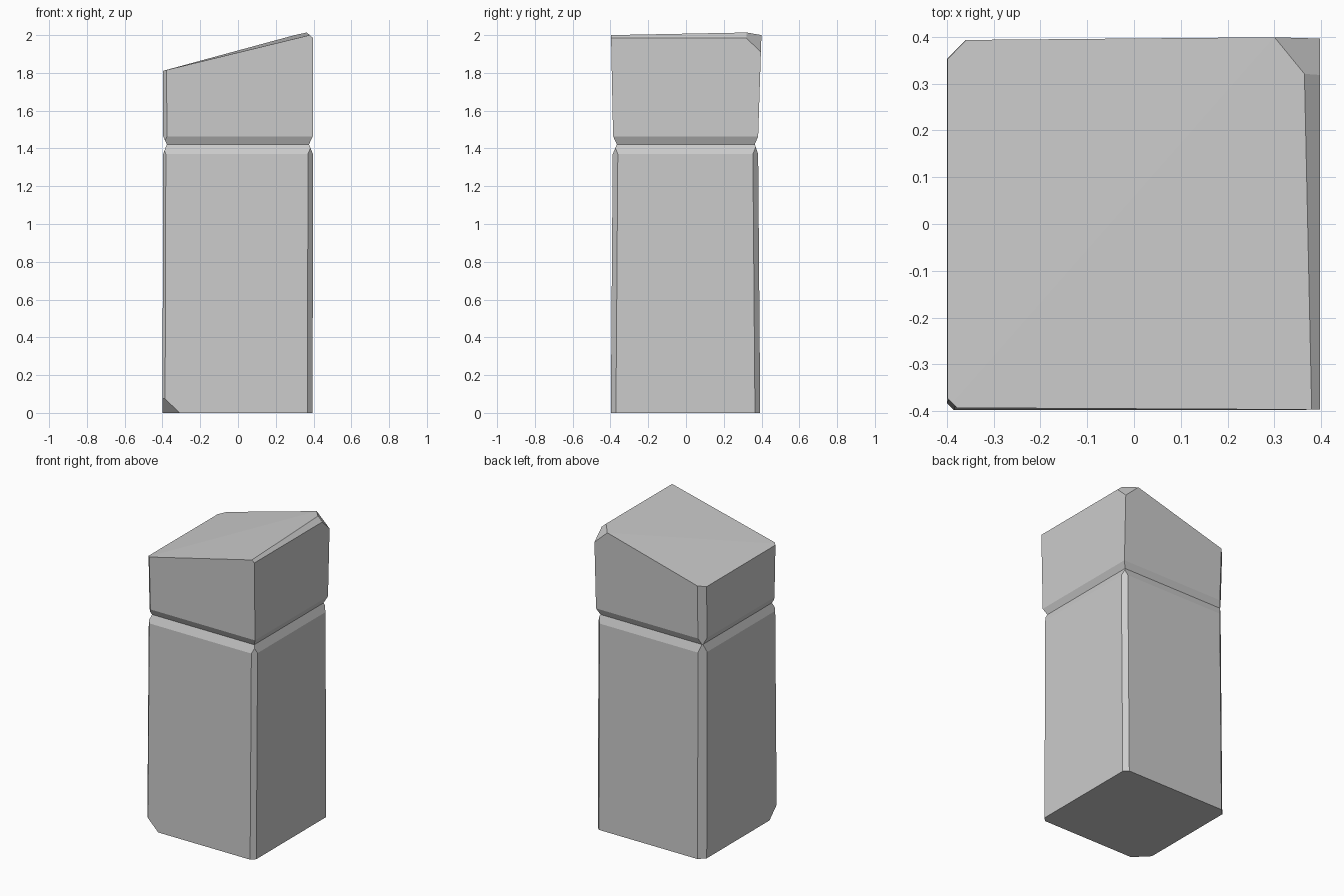
import bpy
import bmesh
from mathutils import Vector

cube = bpy.data.objects.get("Cube")
if cube:
    bpy.data.objects.remove(cube, do_unlink=True)

stone = bpy.data.materials.new("plain_grey")
stone.use_nodes = True
GREY = (0.6, 0.6, 0.6, 1.0)
stone.diffuse_color = GREY
stone.node_tree.nodes["Principled BSDF"].inputs["Base Color"].default_value = GREY


def loft(rings):
    """Closed four-sided solid through rings of (z, x0, x1, y0, y1)."""
    bm = bmesh.new()
    loops = [[bm.verts.new(p) for p in ((x0, y0, z), (x1, y0, z), (x1, y1, z), (x0, y1, z))]
             for z, x0, x1, y0, y1 in rings]
    for low, high in zip(loops, loops[1:]):
        for i in range(4):
            j = (i + 1) % 4
            bm.faces.new((low[i], low[j], high[j], high[i]))
    bm.faces.new(loops[0][::-1])
    bm.faces.new(loops[-1])
    return bm


def cut(bm, a, b, c):
    """Slice off whatever lies outside the plane through three points and cap it."""
    a, b, c = Vector(a), Vector(b), Vector(c)
    normal = (b - a).cross(c - a).normalized()
    middle = sum((v.co for v in bm.verts), Vector()) / len(bm.verts)
    if normal.dot(middle - a) > 0:
        normal.negate()
    bmesh.ops.bisect_plane(bm, geom=bm.verts[:] + bm.edges[:] + bm.faces[:], dist=1e-5,
                           plane_co=a, plane_no=normal, clear_outer=True)
    rim = [e for e in bm.edges if e.is_boundary]
    bmesh.ops.holes_fill(bm, edges=rim, sides=0)


def chamfer(bm, low, high, sx, sy, size):
    """Bevel the upright edge on side (sx, sy), following the taper."""
    def corner(ring):
        z, x0, x1, y0, y1 = ring
        return Vector((x1 if sx > 0 else x0, y1 if sy > 0 else y0, z))
    p, q = corner(low), corner(high)
    dx, dy = Vector((sx * size, 0, 0)), Vector((0, sy * size, 0))
    cut(bm, p - dx, p - dy, q - dx)


def finish(bm, name):
    # the hidden face where the two parts meet is left open
    hidden = [f for f in bm.faces if all(abs(v.co.z - NECK[0]) < 1e-4 for v in f.verts)]
    bmesh.ops.delete(bm, geom=hidden, context='FACES')
    bmesh.ops.recalc_face_normals(bm, faces=bm.faces[:])
    mesh = bpy.data.meshes.new(name)
    bm.to_mesh(mesh)
    bm.free()
    mesh.materials.append(stone)
    bpy.context.collection.objects.link(bpy.data.objects.new(name, mesh))


# Rings shared by both parts: the narrow neck of the groove
NECK = (1.422, -0.377, 0.376, -0.366, 0.364)

# Shaft: tapered block with bevelled uprights and a chipped bottom corner
base = (0, -0.4, 0.395, -0.398, 0.393)
shoulder = (1.37, -0.396, 0.397, -0.388, 0.382)
shaft = loft([base, shoulder, NECK])
for sx, sy, size in ((1, -1, 0.027), (1, 1, 0.028), (-1, 1, 0.04), (-1, -1, 0.014)):
    chamfer(shaft, base, shoulder, sx, sy, size)
cut(shaft, (-0.31, -0.398, 0), (-0.4, -0.308, 0), (-0.4, -0.398, 0.09))
finish(shaft, "pillar_shaft")

# Cap: flared block with a sloping, slightly folded top
brow = (1.464, -0.396, 0.396, -0.386, 0.382)
crown = (2.05, -0.4, 0.398, -0.398, 0.401)
cap = loft([NECK, brow, crown])
front_low, back_high = (-0.4, -0.396, 1.81), (0.3, 0.4, 2.0)
cut(cap, front_low, (0.38, -0.396, 2.0), back_high)
cut(cap, front_low, back_high, (-0.36, 0.4, 1.82))
for sy, size in ((1, 0.04), (-1, 0.02)):
    chamfer(cap, brow, crown, -1, sy, size)
# thin bevel along the high edge, then the chipped high corner
cut(cap, (0.38, -0.4, 2.0), (0.38, 0.4, 2.0), (0.397, 0, 1.985))
cut(cap, back_high, (0.38, 0.32, 2.0), (0.397, 0.398, 1.91))
finish(cap, "pillar_cap")
